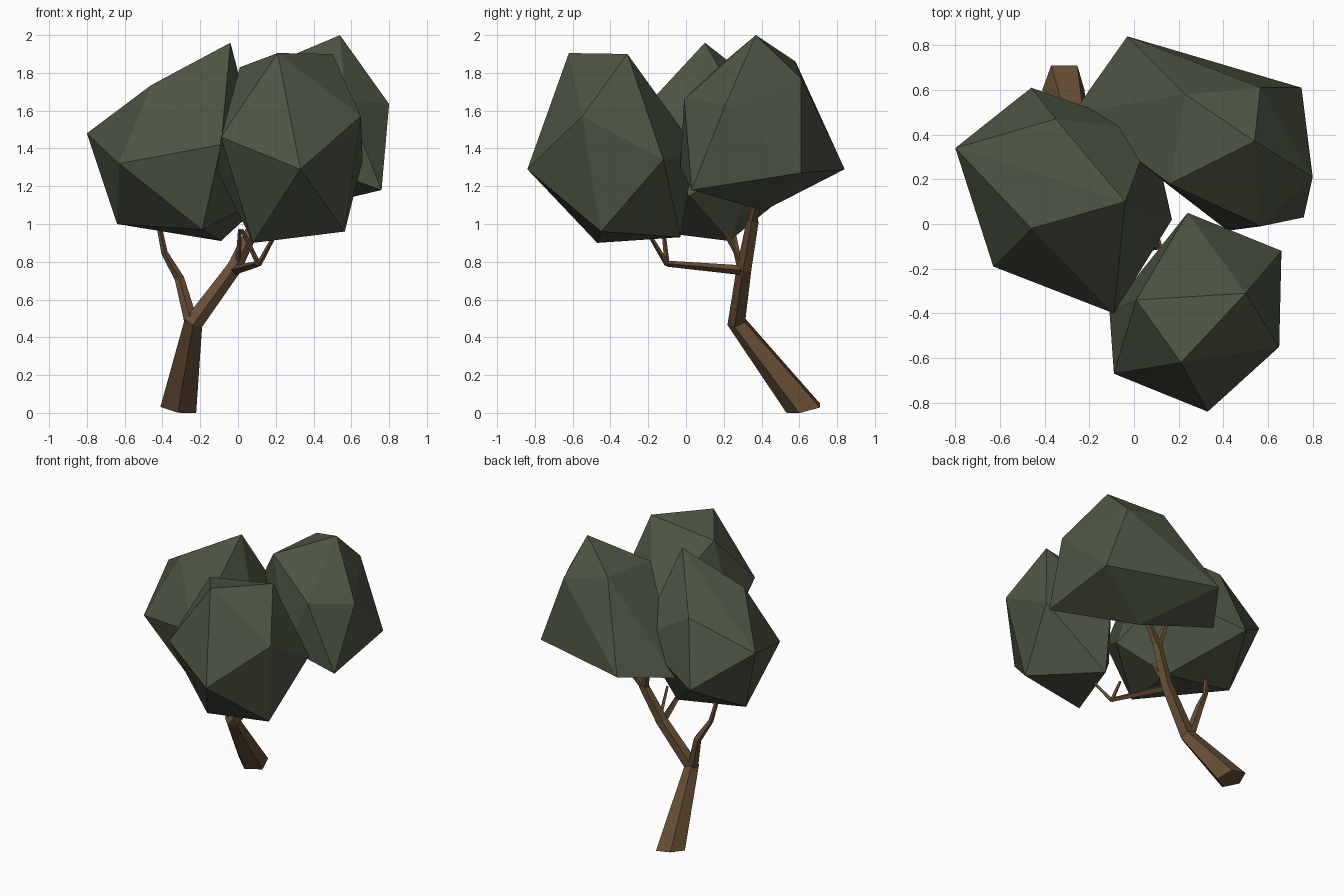
import bpy, bmesh, math
from mathutils import Vector

if "Cube" in bpy.data.objects:
    bpy.data.objects.remove(bpy.data.objects["Cube"])


def material(name, color):
    m = bpy.data.materials.new(name)
    m.diffuse_color = (*color, 1)
    m.use_nodes = True
    m.node_tree.nodes["Principled BSDF"].inputs["Base Color"].default_value = m.diffuse_color
    return m


LEAF = material("dark green leaves", (0.074, 0.092, 0.056))
BARK = material("brown bark", (0.140, 0.078, 0.037))


def finish(bm, name, mat):
    bmesh.ops.recalc_face_normals(bm, faces=bm.faces[:])
    me = bpy.data.meshes.new(name)
    bm.to_mesh(me)
    bm.free()
    me.materials.append(mat)
    bpy.context.collection.objects.link(bpy.data.objects.new(name, me))


def clump(name, points):
    """Faceted leaf clump: convex hull around a few corner points."""
    bm = bmesh.new()
    for p in points:
        bm.verts.new(p)
    bmesh.ops.convex_hull(bm, input=bm.verts[:])
    loose = [v for v in bm.verts if not v.link_faces]
    bmesh.ops.delete(bm, geom=loose, context='VERTS')
    finish(bm, name, LEAF)


def limb(name, path, sides=5, start_tilt=(0, 0, 0)):
    """Tapering branch along (x, y, z, radius) stations."""
    bm = bmesh.new()
    pts = [Vector(p[:3]) for p in path]
    rings = []
    for i, c in enumerate(pts):
        axis = Vector()
        if i > 0:
            axis += (c - pts[i - 1]).normalized()
        if i < len(pts) - 1:
            axis += (pts[i + 1] - c).normalized()
        if i == 0:
            axis += Vector(start_tilt)
        axis.normalize()
        side = Vector((0, -1, 0))
        if abs(axis.dot(side)) > 0.8:
            side = Vector((1, 0, 0))
        if rings:  # keep neighbouring rings aligned
            side = rings[-1][0].co - pts[i - 1]
        u = (side - axis * side.dot(axis)).normalized()
        w = axis.cross(u)
        ring = []
        for k in range(sides):
            a = math.tau * k / sides
            ring.append(bm.verts.new(c + path[i][3] * (u * math.cos(a) + w * math.sin(a))))
        rings.append(ring)
    for a, b in zip(rings, rings[1:]):
        for k in range(sides):
            n = (k + 1) % sides
            bm.faces.new((a[k], a[n], b[n], b[k]))
    bm.faces.new(rings[0])
    bm.faces.new(rings[-1])
    finish(bm, name, BARK)


# Leaf clumps
clump("left_leaf_clump", [
    (-0.80, 0.34, 1.48), (-0.46, -0.02, 1.735), (-0.04, 0.10, 1.96),
    (-0.63, -0.19, 1.32), (-0.09, -0.40, 1.42), (-0.46, 0.61, 1.22),
    (-0.64, 0.22, 1.00), (-0.35, 0.47, 1.67), (0.08, 0.42, 1.40),
    (-0.19, -0.25, 0.97), (-0.09, 0.23, 0.91), (0.17, 0.02, 1.15)])
clump("front_leaf_clump", [
    (0.33, -0.84, 1.29), (0.21, -0.62, 1.905), (0.50, -0.31, 1.90),
    (0.65, -0.55, 1.57), (0.66, -0.12, 1.34), (0.565, -0.45, 0.96),
    (0.08, -0.47, 0.90), (-0.09, -0.67, 1.46), (-0.11, -0.39, 1.28),
    (0.01, -0.34, 1.83), (0.24, 0.05, 1.40), (0.22, -0.03, 0.93)])
clump("back_leaf_clump", [
    (0.54, 0.37, 2.00), (0.80, 0.21, 1.635), (0.76, 0.03, 1.18),
    (0.57, -0.01, 1.66), (0.75, 0.61, 1.27), (0.565, 0.61, 1.77),
    (0.23, 0.58, 1.86), (-0.03, 0.84, 1.29), (0.30, 0.41, 1.07),
    (0.42, -0.03, 1.30), (-0.27, 0.50, 1.22), (0.16, 0.18, 1.84)])

# Trunk and main bough
limb("trunk", [(-0.315, 0.63, 0.022, 0.101), (-0.235, 0.27, 0.48, 0.053),
               (-0.02, 0.31, 0.77, 0.042), (0.10, 0.355, 1.02, 0.034)],
     start_tilt=(0.35, 0, 2))
# Boughs and twigs
limb("left_branch", [(-0.245, 0.275, 0.47, 0.038), (-0.31, 0.31, 0.71, 0.027),
                     (-0.39, 0.27, 0.85, 0.018), (-0.43, 0.23, 1.05, 0.013)])
limb("front_branch", [(-0.02, 0.30, 0.755, 0.026), (0.11, -0.10, 0.79, 0.016)], 4)
for name, end in (("front_twig_right", (0.21, -0.21, 0.97, 0.010)),
                  ("front_twig_left", (0.02, -0.12, 0.97, 0.010))):
    limb(name, [(0.11, -0.10, 0.785, 0.014), end], 4)
limb("middle_twig", [(0.00, 0.30, 0.78, 0.014), (0.01, 0.20, 0.97, 0.010)], 4)
for name, end in (("top_fork_left", (0.04, 0.38, 1.20, 0.018)),
                  ("top_fork_right", (0.25, 0.40, 1.20, 0.020))):
    limb(name, [(0.09, 0.35, 1.00, 0.028), end])
